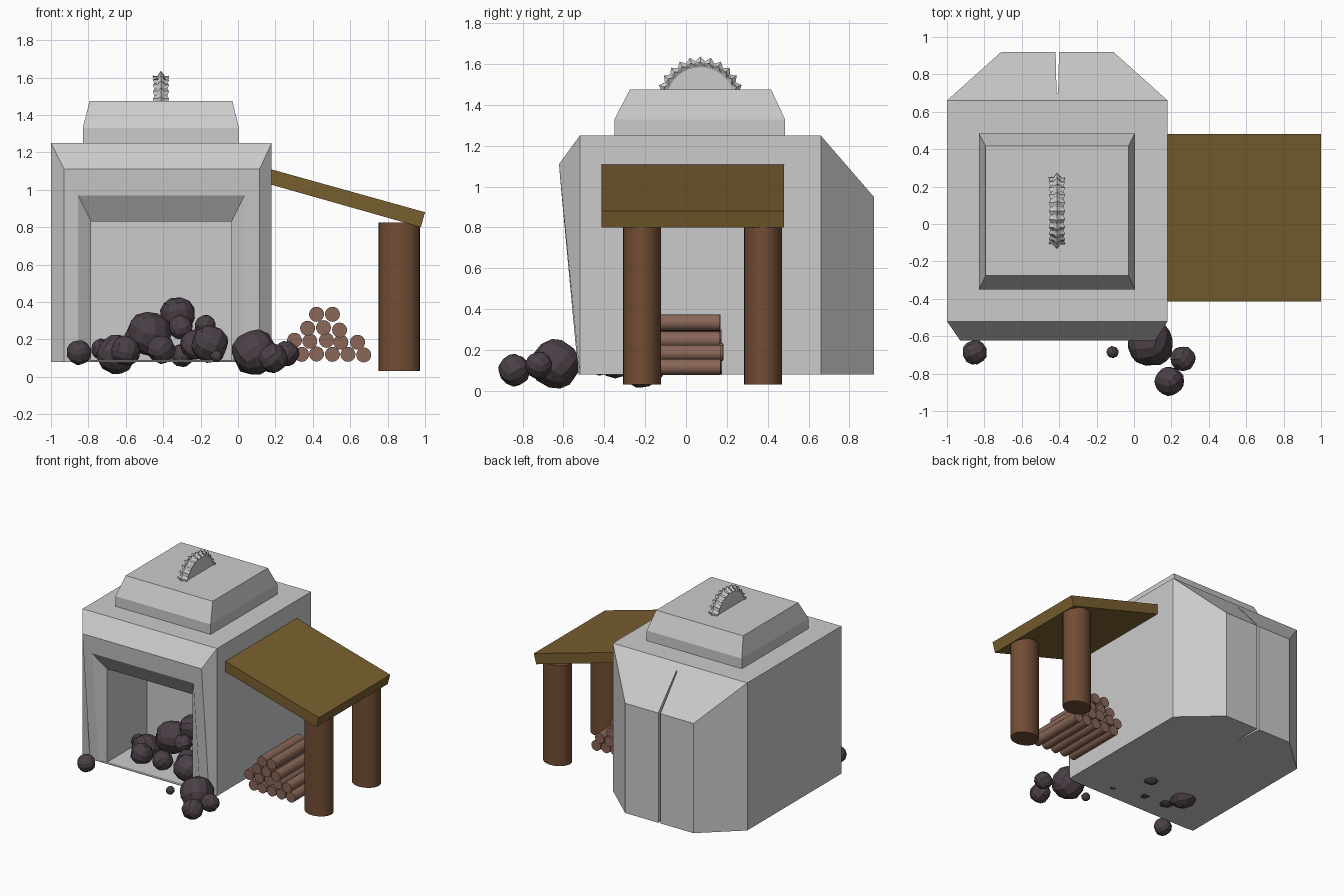
import bpy, bmesh, math, random
from mathutils import Matrix, Euler

if "Cube" in bpy.data.objects:
    bpy.data.objects.remove(bpy.data.objects["Cube"])

random.seed(4)


def material(name, rgb):
    m = bpy.data.materials.new(name)
    m.diffuse_color = (*rgb, 1)
    m.use_nodes = True
    m.node_tree.nodes["Principled BSDF"].inputs["Base Color"].default_value = m.diffuse_color
    return m


THATCH = material("roof_brown", (0.19, 0.115, 0.028))
WOOD = material("post_brown", (0.17, 0.075, 0.035))
LOG = material("log_brown", (0.25, 0.135, 0.095))
COAL = material("coal", (0.07, 0.05, 0.063))


def finish(name, bm, mat=None):
    bmesh.ops.recalc_face_normals(bm, faces=bm.faces)
    me = bpy.data.meshes.new(name)
    bm.to_mesh(me)
    bm.free()
    ob = bpy.data.objects.new(name, me)
    bpy.context.collection.objects.link(ob)
    if mat:
        me.materials.append(mat)
    return ob


def loft(name, rings, mat=None):
    """Bridge closed rings of equal length and cap both ends."""
    bm = bmesh.new()
    vs = [[bm.verts.new(p) for p in r] for r in rings]
    n = len(vs[0])
    for a, b in zip(vs, vs[1:]):
        for i in range(n):
            j = (i + 1) % n
            bm.faces.new((a[i], a[j], b[j], b[i]))
    bm.faces.new(vs[0])
    bm.faces.new(vs[-1])
    return finish(name, bm, mat)


def gate(x0, x1, z0, z1, y_low, y_high):
    return [(x0, y_low, z0), (x0, y_high, z1), (x1, y_high, z1), (x1, y_low, z0)]


def rect(x0, x1, y0, y1, z):
    return [(x0, y0, z), (x1, y0, z), (x1, y1, z), (x0, y1, z)]


def rod(name, loc, rx, ry, length, mat, sides, along_y=False):
    bm = bmesh.new()
    m = Matrix.Translation(loc)
    if along_y:
        m = m @ Matrix.Rotation(math.pi / 2, 4, 'X')
    m = m @ Matrix.Diagonal((rx, ry, length, 1))
    bmesh.ops.create_cone(bm, cap_ends=True, segments=sides, radius1=1, radius2=1, depth=1, matrix=m)
    ob = finish(name, bm, mat)
    bpy.ops.object.select_all(action='DESELECT')
    ob.select_set(True)
    bpy.context.view_layer.objects.active = ob
    bpy.ops.object.shade_smooth_by_angle(angle=math.radians(40))
    return ob


# Furnace body: recess back -> recess mouth -> rim -> frame -> box -> chamfered back
body = loft("furnace_body", [
    gate(-0.785, -0.035, 0.09, 0.83, -0.02, -0.02),
    gate(-0.785, -0.035, 0.09, 0.83, -0.52, -0.52),
    gate(-0.855, 0.035, 0.085, 0.97, -0.527, -0.61),
    gate(-0.93, 0.115, 0.08, 1.11, -0.527, -0.622),
    gate(-1.0, 0.18, 0.08, 1.25, -0.52, -0.52),
    gate(-1.0, 0.18, 0.08, 1.25, 0.66, 0.66),
    gate(-0.71, -0.11, 0.08, 0.95, 0.92, 0.92)])

# Narrow slit down the back
cutter = loft("slit_cutter", [
    [(-0.414, 0.70, z), (-0.406, 0.70, z), (-0.40, 0.95, z), (-0.42, 0.95, z)] for z in (-0.1, 1.4)])
cutter.hide_render = True
mod = body.modifiers.new("slit", 'BOOLEAN')
mod.operation = 'DIFFERENCE'
mod.solver = 'EXACT'
mod.object = cutter
bpy.context.view_layer.objects.active = body
bpy.ops.object.modifier_apply(modifier="slit")
bpy.data.objects.remove(cutter)

# Raised top tier
loft("top_tier", [
    rect(-0.83, 0.005, -0.35, 0.485, 1.245),
    rect(-0.83, 0.005, -0.35, 0.485, 1.33),
    rect(-0.793, -0.03, -0.275, 0.417, 1.475)])

# Toothed crest: half wheel with three rows of alternating teeth
rings = []
for i in range(27):
    a = math.pi * i / 26
    t = i % 2
    prof = [(-0.03, 0), (-0.03, 0.165), (-0.034 - 0.01 * t, 0.172 + 0.018 * t), (-0.02, 0.188),
            (0, 0.195 + 0.022 * t),
            (0.02, 0.188), (0.034 + 0.01 * t, 0.172 + 0.018 * t), (0.03, 0.165), (0.03, 0)]
    rings.append([(-0.412 + x, 0.07 - r * math.cos(a), 1.42 + r * math.sin(a)) for x, r in prof])
loft("toothed_crest", rings)

# Lean-to roof and posts
side = [(0.15, 1.117), (1.0, 0.88), (0.978, 0.80), (0.15, 1.035)]
loft("lean_to_roof", [[(x, y, z) for x, z in side] for y in (-0.415, 0.48)], THATCH)
for k, y in enumerate((-0.215, 0.378)):
    rod(f"roof_post_{k}", (0.862, y, 0.4275), 0.11, 0.093, 0.795, WOOD, 32)

# Log stack
logs = [(0.42, 0.334), (0.505, 0.334),
        (0.372, 0.26), (0.457, 0.263), (0.543, 0.25),
        (0.302, 0.195), (0.384, 0.19), (0.473, 0.195), (0.55, 0.185), (0.639, 0.185),
        (0.34, 0.12), (0.42, 0.122), (0.505, 0.12), (0.588, 0.12), (0.672, 0.117)]
for k, (x, z) in enumerate(logs):
    rod(f"log_{k}", (x, -0.06 + random.uniform(-0.01, 0.01), z), 0.04, 0.04, 0.47, LOG, 20, True)

# Coal lumps: rounded cubes; x, y, z, radius
lumps = [(0.09, -0.64, 0.13, 0.122), (0.19, -0.84, 0.1, 0.078), (0.26, -0.72, 0.125, 0.066),
         (-0.115, -0.685, 0.11, 0.032), (-0.85, -0.685, 0.13, 0.066),
         (-0.73, -0.2, 0.15, 0.055), (-0.65, -0.22, 0.12, 0.105), (-0.6, -0.35, 0.14, 0.08),
         (-0.55, -0.15, 0.215, 0.055), (-0.475, -0.15, 0.23, 0.12), (-0.41, -0.36, 0.145, 0.075),
         (-0.323, -0.11, 0.335, 0.095), (-0.307, -0.25, 0.265, 0.066), (-0.297, -0.16, 0.115, 0.062),
         (-0.23, -0.3, 0.17, 0.08), (-0.174, -0.15, 0.275, 0.056), (-0.152, -0.42, 0.175, 0.1)]
for k, (x, y, z, r) in enumerate(lumps):
    bm = bmesh.new()
    bmesh.ops.create_cube(bm, size=2)
    bmesh.ops.subdivide_edges(bm, edges=bm.edges[:], cuts=2, use_grid_fill=True)
    for v in bm.verts:
        v.co = v.co.normalized() * r * random.uniform(0.97, 1.05)
    rot = Euler([random.uniform(0, 3) for _ in range(3)]).to_matrix().to_4x4()
    bmesh.ops.transform(bm, matrix=Matrix.Translation((x, y, z)) @ rot, verts=bm.verts)
    finish(f"coal_lump_{k}", bm, COAL)
